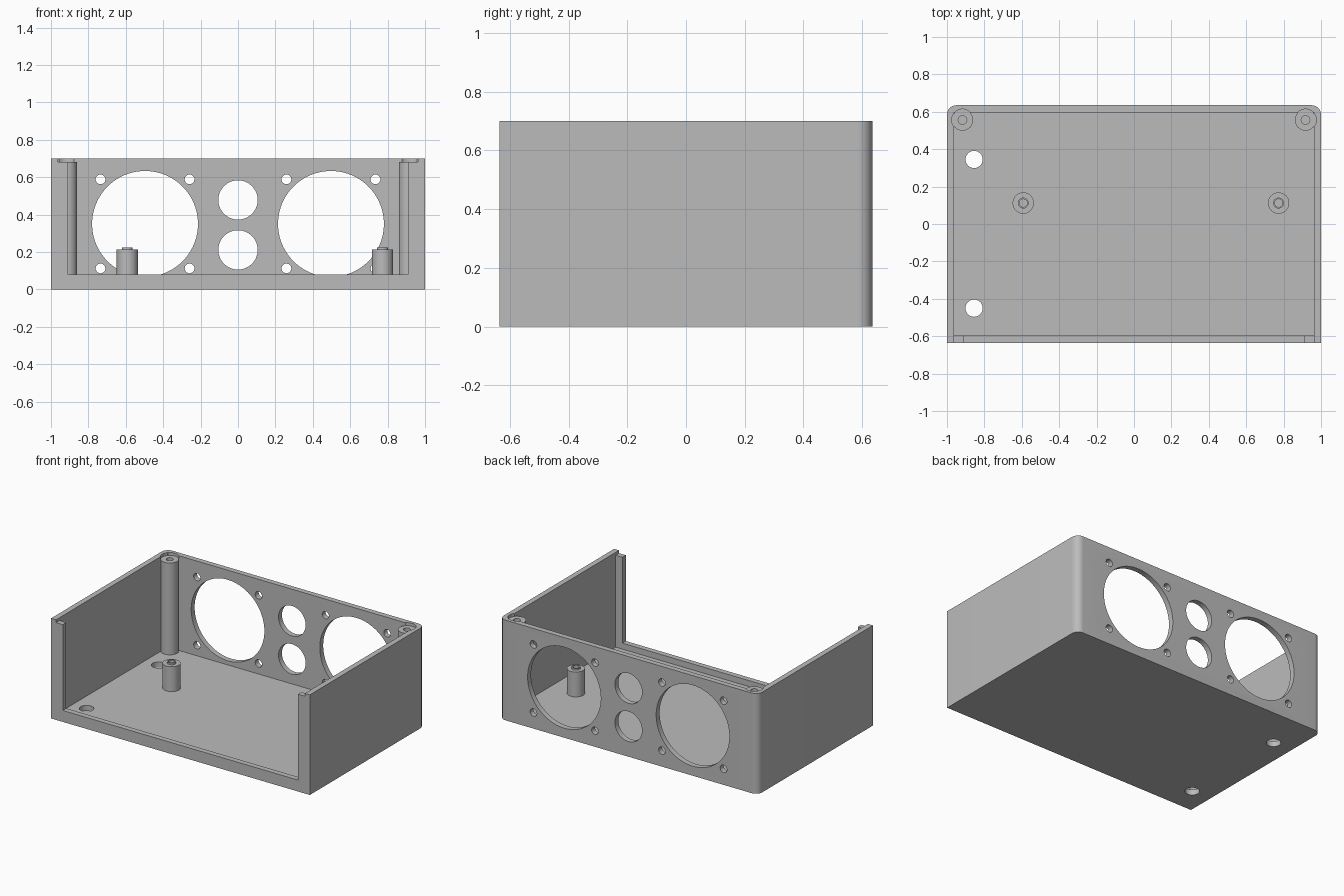
import bpy, bmesh, math
from mathutils import Matrix, Vector

cube = bpy.data.objects.get("Cube")
if cube:
    bpy.data.objects.remove(cube, do_unlink=True)

grey = bpy.data.materials.new("plain grey")
grey.use_nodes = True
GREY = (0.5, 0.5, 0.5, 1)
grey.diffuse_color = GREY
grey.node_tree.nodes["Principled BSDF"].inputs["Base Color"].default_value = GREY

# Overall sizes
W, D, H = 1.0, 0.635, 0.70      # half width, half depth, height
WALL = 0.038
LIP_X, LIP_Z = 0.91, 0.08       # front opening
RIM = 0.68                      # seat level for the lid
POST = (0.917, 0.556)


def finish(bm, name):
    bmesh.ops.recalc_face_normals(bm, faces=bm.faces)
    mesh = bpy.data.meshes.new(name)
    bm.to_mesh(mesh)
    bm.free()
    mesh.materials.append(grey)
    obj = bpy.data.objects.new(name, mesh)
    bpy.context.collection.objects.link(obj)
    return obj


def box(name, lo, hi, corner=0):
    lo, hi = Vector(lo), Vector(hi)
    bm = bmesh.new()
    bmesh.ops.create_cube(bm, size=1, matrix=Matrix.Translation((lo + hi) / 2)
                          @ Matrix.Diagonal((*(hi - lo), 1)))
    if corner:  # round the two upright back edges
        edges = [e for e in bm.edges if all(v.co.y > hi.y - 0.001 for v in e.verts)
                 and abs(e.verts[0].co.z - e.verts[1].co.z) > 0.1]
        bmesh.ops.bevel(bm, geom=edges, offset=corner, segments=10,
                        profile=0.5, affect='EDGES')
    return finish(bm, name)


def rod(name, centre, radius, length, axis='Z', sides=64):
    turn = Matrix.Rotation(math.pi / 2, 4, 'X') if axis == 'Y' else Matrix()
    bm = bmesh.new()
    bmesh.ops.create_cone(bm, cap_ends=True, segments=sides, radius1=radius,
                          radius2=radius, depth=length,
                          matrix=Matrix.Translation(centre) @ turn)
    return finish(bm, name)


def lathe(name, profile, x, y):
    bm = bmesh.new()
    verts = [bm.verts.new((r, 0, z)) for r, z in profile]
    edges = [bm.edges.new(pair) for pair in zip(verts, verts[1:])]
    bmesh.ops.spin(bm, geom=verts + edges, cent=(0, 0, 0), axis=(0, 0, 1),
                   angle=math.tau, steps=40)
    bmesh.ops.remove_doubles(bm, verts=bm.verts, dist=1e-5)
    obj = finish(bm, name)
    obj.location = (x, y, 0)
    return obj


def smooth(obj):
    bpy.ops.object.select_all(action='DESELECT')
    obj.select_set(True)
    bpy.context.view_layer.objects.active = obj
    bpy.ops.object.shade_smooth_by_angle(angle=math.radians(30))


def cut(obj, cutter):
    bpy.context.view_layer.objects.active = obj
    mod = obj.modifiers.new("cut", 'BOOLEAN')
    mod.operation, mod.solver, mod.object = 'DIFFERENCE', 'EXACT', cutter
    bpy.ops.object.modifier_apply(modifier=mod.name)
    bpy.data.objects.remove(cutter, do_unlink=True)


# Tray with a rounded back, open top and low front lip
shell = box("enclosure_shell", (-W, -D, 0), (W, D, H), corner=0.05)
cut(shell, box("cavity", (WALL - W, WALL - D, WALL), (W - WALL, D - WALL, 1)))
cut(shell, box("front_opening", (-LIP_X, -1, LIP_Z), (LIP_X, 0, 1.1)))
cut(shell, box("flange_step", (WALL - W, -1.1, RIM), (W - WALL, -0.3, 1.2)))

# Seats for the corner posts
for side in (-1, 1):
    cut(shell, rod("post_seat", (side * POST[0], POST[1], RIM + 0.099), 0.058, 0.2))

# Back panel: two large openings with four screw holes each
for side in (-1, 1):
    cut(shell, rod("fan_opening", (side * 0.497, D, 0.35), 0.283, 0.3, 'Y', 96))
    for dx in (-0.238, 0.238):
        for dz in (-0.238, 0.238):
            cut(shell, rod("screw_hole", (side * 0.497 + dx, D, 0.35 + dz),
                           0.026, 0.3, 'Y', 32))

# Back panel: two centre ports
for z in (0.211, 0.478):
    cut(shell, rod("port", (0, D, z), 0.105, 0.3, 'Y'))

# Floor holes
for y in (-0.45, 0.345):
    cut(shell, rod("floor_hole", (-0.855, y, 0), 0.046, 0.3))
smooth(shell)

# Corner screw posts with blind holes
post_profile = [(0, 0.02), (0.057, 0.02), (0.057, RIM), (0.023, RIM),
                (0.023, 0.45), (0, 0.45)]
for side, label in ((-1, "right"), (1, "left")):
    smooth(lathe(label + "_corner_post", post_profile, side * POST[0], POST[1]))

# Board standoffs with a hollow locating collar
standoff_profile = [(0, 0.02), (0.057, 0.02), (0.057, 0.212), (0.029, 0.212),
                    (0.029, 0.223), (0.021, 0.223), (0.021, 0.12), (0, 0.12)]
for x, label in ((-0.592, "right"), (0.773, "left")):
    smooth(lathe(label + "_standoff", standoff_profile, x, 0.112))
